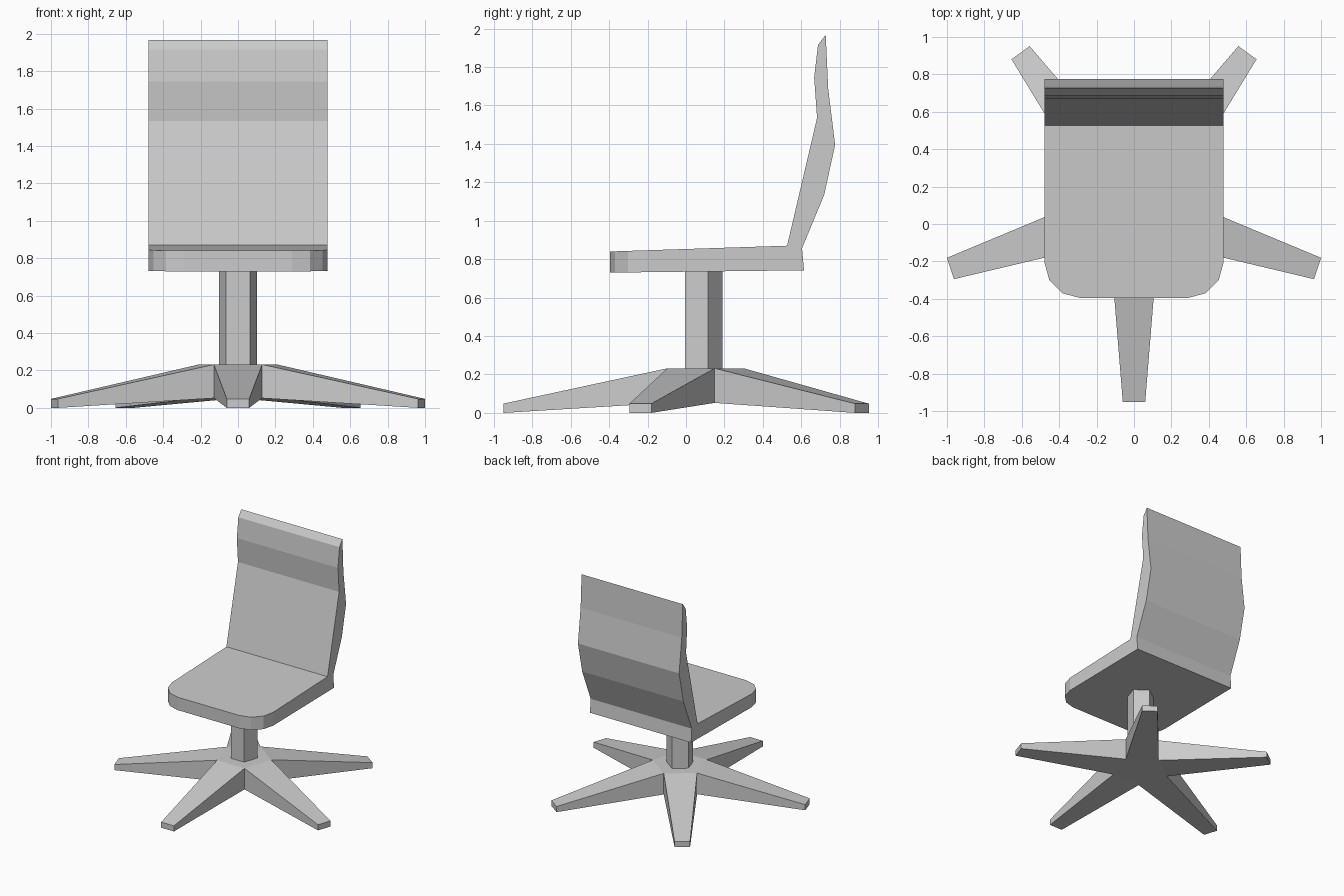
import bpy, bmesh
from math import cos, sin, radians

default = bpy.data.objects.get("Cube")
if default:
    bpy.data.objects.remove(default)

CENTRE_Y = 0.081

grey = bpy.data.materials.new("light grey")
grey.use_nodes = True
grey.diffuse_color = (0.6, 0.6, 0.6, 1)
grey.node_tree.nodes["Principled BSDF"].inputs["Base Color"].default_value = grey.diffuse_color


def finish(bm, name):
    bmesh.ops.recalc_face_normals(bm, faces=bm.faces)
    mesh = bpy.data.meshes.new(name)
    bm.to_mesh(mesh)
    bm.free()
    mesh.materials.append(grey)
    obj = bpy.data.objects.new(name, mesh)
    bpy.context.collection.objects.link(obj)
    return obj


def polar(radius, degrees, side=0.0):
    """Point at a radius and angle, shifted sideways."""
    a = radians(degrees)
    return (radius * cos(a) - side * sin(a),
            CENTRE_Y + radius * sin(a) + side * cos(a))


# Seat and backrest: one side profile extruded across the width
profile = [(-0.395, 0.73), (-0.395, 0.84), (0.526, 0.87), (0.682, 1.535),
           (0.667, 1.745), (0.687, 1.915), (0.727, 1.968), (0.74, 1.687),
           (0.776, 1.395), (0.719, 1.134), (0.604, 0.857), (0.614, 0.742)]
HALF_WIDTH = 0.478
bm = bmesh.new()
side = bm.faces.new([bm.verts.new((-HALF_WIDTH, y, z)) for y, z in profile])
extruded = bmesh.ops.extrude_face_region(bm, geom=[side], use_keep_orig=True)
moved = [v for v in extruded["geom"] if isinstance(v, bmesh.types.BMVert)]
bmesh.ops.translate(bm, vec=(2 * HALF_WIDTH, 0, 0), verts=moved)
bmesh.ops.recalc_face_normals(bm, faces=bm.faces)

# Rounded front corners of the seat
front_edges = [e for e in bm.edges
               if all(v.co.y < -0.39 for v in e.verts)
               and abs(e.verts[0].co.x - e.verts[1].co.x) < 0.01]
bmesh.ops.bevel(bm, geom=front_edges, offset=0.188, segments=3, profile=0.5,
                affect='EDGES')
finish(bm, "seat_and_backrest")

# Five-sided column
bm = bmesh.new()
ring = [polar(0.108, 90 + 72 * i) for i in range(5)]
low = [bm.verts.new((x, y, 0.22)) for x, y in ring]
high = [bm.verts.new((x, y, 0.735)) for x, y in ring]
bm.faces.new(low)
bm.faces.new(high)
for i in range(5):
    j = (i + 1) % 5
    bm.faces.new((low[i], low[j], high[j], high[i]))
finish(bm, "column")

# Star base: pentagonal hub with five tapering legs
HUB, REACH, TIP = 0.22, 1.032, 0.06
bm = bmesh.new()
hub = [polar(HUB, -126 + 72 * i) for i in range(5)]
hub_low = [bm.verts.new((x, y, 0.052)) for x, y in hub]
hub_high = [bm.verts.new((x, y, 0.232)) for x, y in hub]
bm.faces.new(hub_low)
bm.faces.new(hub_high)
for i in range(5):
    j = (i + 1) % 5
    ends = [polar(REACH, -90 + 72 * i, s) for s in (-TIP, TIP)]
    a, b = [bm.verts.new((x, y, 0)) for x, y in ends]
    c, d = [bm.verts.new((x, y, 0.048)) for x, y in ends]
    bm.faces.new((hub_high[i], hub_high[j], d, c))
    bm.faces.new((hub_low[i], hub_low[j], b, a))
    bm.faces.new((hub_low[i], a, c, hub_high[i]))
    bm.faces.new((hub_low[j], b, d, hub_high[j]))
    bm.faces.new((a, b, d, c))
finish(bm, "star_base")
